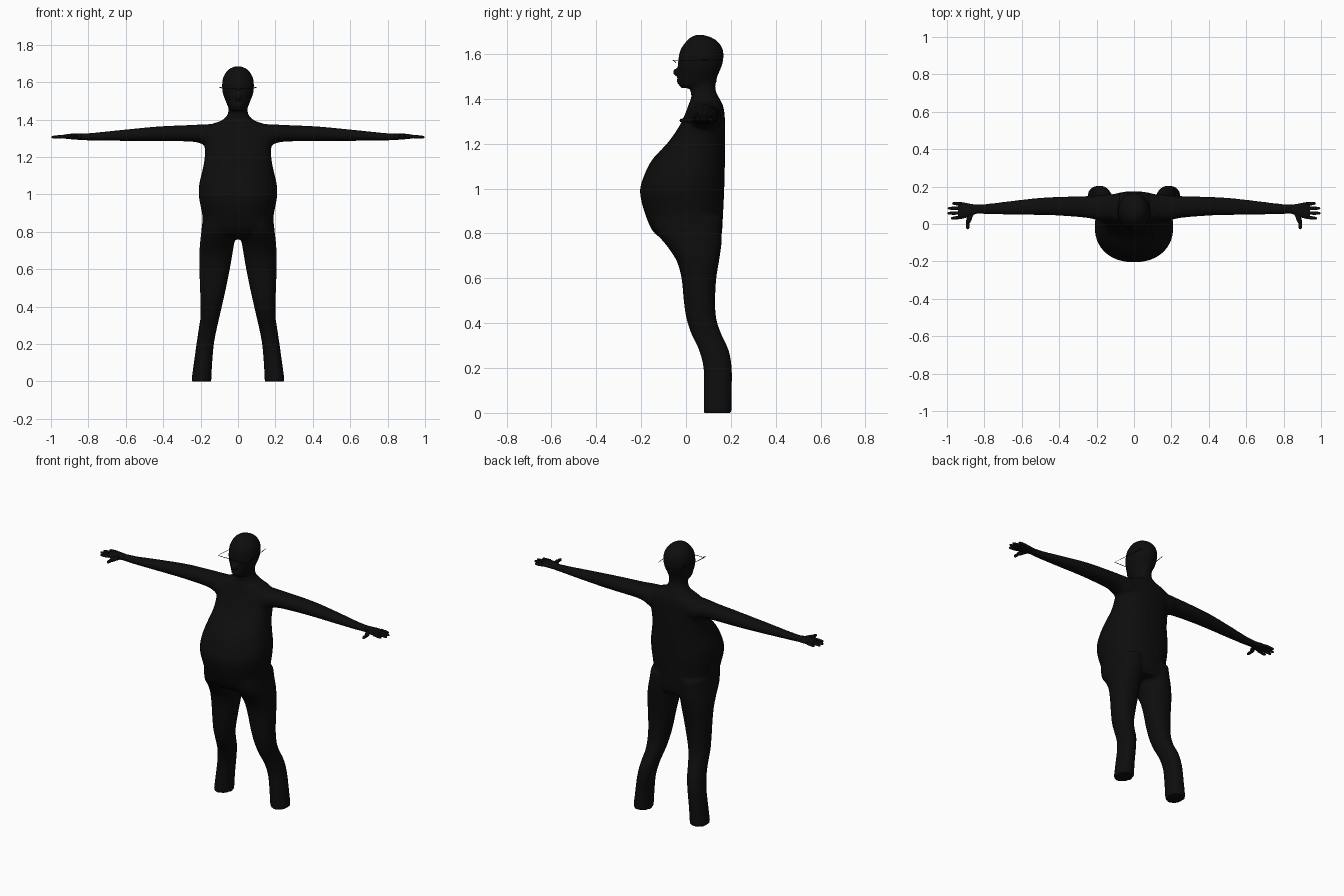
import bpy, bmesh, math
from mathutils import Vector

black = bpy.data.materials.new("soft black")
black.diffuse_color = (0.004, 0.004, 0.004, 1)


def spline(rows, steps=4):
    """Catmull-Rom interpolation through cross-section rows."""
    out = []
    for i in range(len(rows) - 1):
        p = [rows[max(i - 1, 0)], rows[i], rows[i + 1], rows[min(i + 2, len(rows) - 1)]]
        for s in range(steps):
            t = s / steps
            out.append([0.5 * (2 * b + (c - a) * t + (2 * a - 5 * b + 4 * c - d) * t * t
                               + (3 * b - a - 3 * c + d) * t ** 3) for a, b, c, d in zip(*p)])
    return out + [list(rows[-1])]


def loft(bm, rows, axis="z", side=1, n=32, power=2.2):
    """Rows are (position, a_min, a_max, b_min, b_max) rounded sections."""
    rings = []
    for t, a0, a1, b0, b1 in spline(rows):
        ring = []
        for k in range(n):
            c, s = math.cos(2 * math.pi * k / n), math.sin(2 * math.pi * k / n)
            a = (a0 + a1) / 2 + (a1 - a0) / 2 * math.copysign(abs(c) ** (2 / power), c)
            b = (b0 + b1) / 2 + (b1 - b0) / 2 * math.copysign(abs(s) ** (2 / power), s)
            ring.append(bm.verts.new((side * a, b, t) if axis == "z" else (side * t, a, b)))
        rings.append(ring)
    for r, q in zip(rings, rings[1:]):
        for k in range(n):
            bm.faces.new((r[k], r[(k + 1) % n], q[(k + 1) % n], q[k]))
    bm.faces.new(rings[0])
    bm.faces.new(rings[-1])


def ball(bm, centre, size):
    made = bmesh.ops.create_uvsphere(bm, u_segments=16, v_segments=10, radius=1)["verts"]
    for v in made:
        v.co = Vector(centre) + Vector([a * b for a, b in zip(v.co, size)])


def finish(bm, name):
    bmesh.ops.recalc_face_normals(bm, faces=bm.faces)
    mesh = bpy.data.meshes.new(name)
    bm.to_mesh(mesh)
    bm.free()
    mesh.materials.append(black)
    for p in mesh.polygons:
        p.use_smooth = True
    obj = bpy.data.objects.new(name, mesh)
    bpy.context.collection.objects.link(obj)
    return obj


body = bmesh.new()

# Torso with a heavy belly, shoulders and neck
torso = [(0.76, 0.17, -0.07, 0.15), (0.80, 0.195, -0.14, 0.16), (0.88, 0.19, -0.18, 0.165),
         (0.98, 0.208, -0.205, 0.17), (1.05, 0.208, -0.19, 0.172), (1.13, 0.19, -0.15, 0.174),
         (1.20, 0.178, -0.085, 0.175), (1.27, 0.18, -0.035, 0.175), (1.33, 0.19, -0.005, 0.172),
         (1.37, 0.155, 0.01, 0.165), (1.39, 0.10, 0.018, 0.155), (1.41, 0.068, 0.024, 0.145),
         (1.44, 0.052, 0.02, 0.132), (1.50, 0.05, 0.02, 0.13)]
loft(body, [(z, -w, w, f, b) for z, w, f, b in torso])

# Head, nose and lips
head = [(1.448, 0.035, -0.025, 0.11), (1.465, 0.052, -0.032, 0.132), (1.50, 0.066, -0.034, 0.14),
        (1.54, 0.081, -0.036, 0.157), (1.58, 0.085, -0.034, 0.167), (1.62, 0.081, -0.024, 0.164),
        (1.655, 0.063, 0.0, 0.142), (1.675, 0.04, 0.022, 0.11), (1.685, 0.012, 0.045, 0.075)]
loft(body, [(z, -w, w, f, b) for z, w, f, b in head], power=2.05)
ball(body, (0, -0.038, 1.518), (0.015, 0.024, 0.018))
ball(body, (0, -0.032, 1.48), (0.025, 0.012, 0.012))

# Legs ending in flat stumps, and arms held straight out
leg = [(0.0, 0.143, 0.25, 0.08, 0.203), (0.10, 0.138, 0.236, 0.08, 0.204),
       (0.20, 0.129, 0.222, 0.078, 0.204), (0.28, 0.114, 0.21, 0.058, 0.19),
       (0.35, 0.098, 0.20, 0.025, 0.158), (0.42, 0.082, 0.201, 0.002, 0.135),
       (0.50, 0.064, 0.203, -0.01, 0.13), (0.60, 0.044, 0.207, -0.02, 0.135),
       (0.68, 0.03, 0.207, -0.043, 0.148), (0.75, 0.018, 0.202, -0.09, 0.158),
       (0.80, 0.005, 0.196, -0.13, 0.16), (0.87, 0.005, 0.185, -0.15, 0.16)]
arm = [(0.08, 0.01, 0.16, 1.25, 1.375), (0.15, 0.012, 0.158, 1.25, 1.376),
       (0.20, 0.022, 0.152, 1.273, 1.374), (0.26, 0.034, 0.149, 1.283, 1.371),
       (0.40, 0.045, 0.145, 1.285, 1.365), (0.50, 0.048, 0.14, 1.286, 1.357),
       (0.65, 0.05, 0.124, 1.287, 1.342), (0.78, 0.053, 0.108, 1.288, 1.329),
       (0.86, 0.055, 0.104, 1.292, 1.325)]
for side in (-1, 1):
    loft(body, leg, side=side)
    loft(body, arm, axis="x", side=side)

# Blend the body into one smooth skin
skin = finish(body, "body")
remesh = skin.modifiers.new("Blend", "REMESH")
remesh.mode = "VOXEL"
remesh.voxel_size = 0.009
remesh.use_smooth_shade = True
relax = skin.modifiers.new("Relax", "SMOOTH")
relax.factor = 0.5
relax.iterations = 3


def finger(bm, start, end, r, side):
    """Tapered finger with a rounded tip."""
    a, b = Vector(start), Vector(end)
    turn = (b - a).to_track_quat("Z", "Y")
    rings = []
    for t, w in ((0, 1), (0.35, 0.9), (0.5, 1), (0.85, 0.8), (0.96, 0.55), (1, 0.15)):
        rings.append([])
        for k in range(10):
            q = 2 * math.pi * k / 10
            p = a.lerp(b, t) + turn @ Vector((math.cos(q) * r * w, math.sin(q) * r * w, 0))
            rings[-1].append(bm.verts.new((side * p.x, p.y, p.z)))
    for r0, r1 in zip(rings, rings[1:]):
        for k in range(10):
            bm.faces.new((r0[k], r0[(k + 1) % 10], r1[(k + 1) % 10], r1[k]))
    bm.faces.new(rings[0])
    bm.faces.new(rings[-1])


# Hands: palm, four fingers and a thumb pointing forward
palm = [(0.84, 0.056, 0.103, 1.292, 1.325), (0.87, 0.045, 0.107, 1.293, 1.326),
        (0.90, 0.033, 0.113, 1.296, 1.324), (0.93, 0.027, 0.117, 1.299, 1.32),
        (0.942, 0.034, 0.11, 1.303, 1.317)]
for side, name in ((-1, "right_hand"), (1, "left_hand")):
    hand = bmesh.new()
    loft(hand, palm, axis="x", side=side, n=20)
    for y0, y1, tip in ((0.036, 0.03, 0.978), (0.06, 0.057, 0.998),
                        (0.084, 0.084, 0.996), (0.107, 0.111, 0.972)):
        finger(hand, (0.92, y0, 1.31), (tip, y1, 1.306), 0.0095, side)
    finger(hand, (0.87, 0.055, 1.308), (0.892, 0.0, 1.305), 0.014, side)
    finger(hand, (0.888, 0.012, 1.305), (0.889, -0.028, 1.303), 0.01, side)
    finish(hand, name)

# Thin wire glasses: side arms and brow wire
wire = bpy.data.curves.new("glasses", "CURVE")
wire.dimensions = "3D"
wire.bevel_depth = 0.0016
wire.bevel_resolution = 1
wire.materials.append(black)
for side in (-1, 1):
    paths = [[(0.078, -0.05, 1.566), (0.098, -0.06, 1.585), (0.09, 0.04, 1.572), (0.076, 0.165, 1.575)],
             [(0.0, -0.045, 1.562), (0.04, -0.052, 1.568), (0.078, -0.05, 1.566)]]
    paths[0][1] = (0.098, -0.058, 1.572)
    for pts in paths:
        s = wire.splines.new("POLY")
        s.points.add(len(pts) - 1)
        for p, (x, y, z) in zip(s.points, pts):
            p.co = (side * x, y, z, 1)
bpy.context.collection.objects.link(bpy.data.objects.new("glasses", wire))
